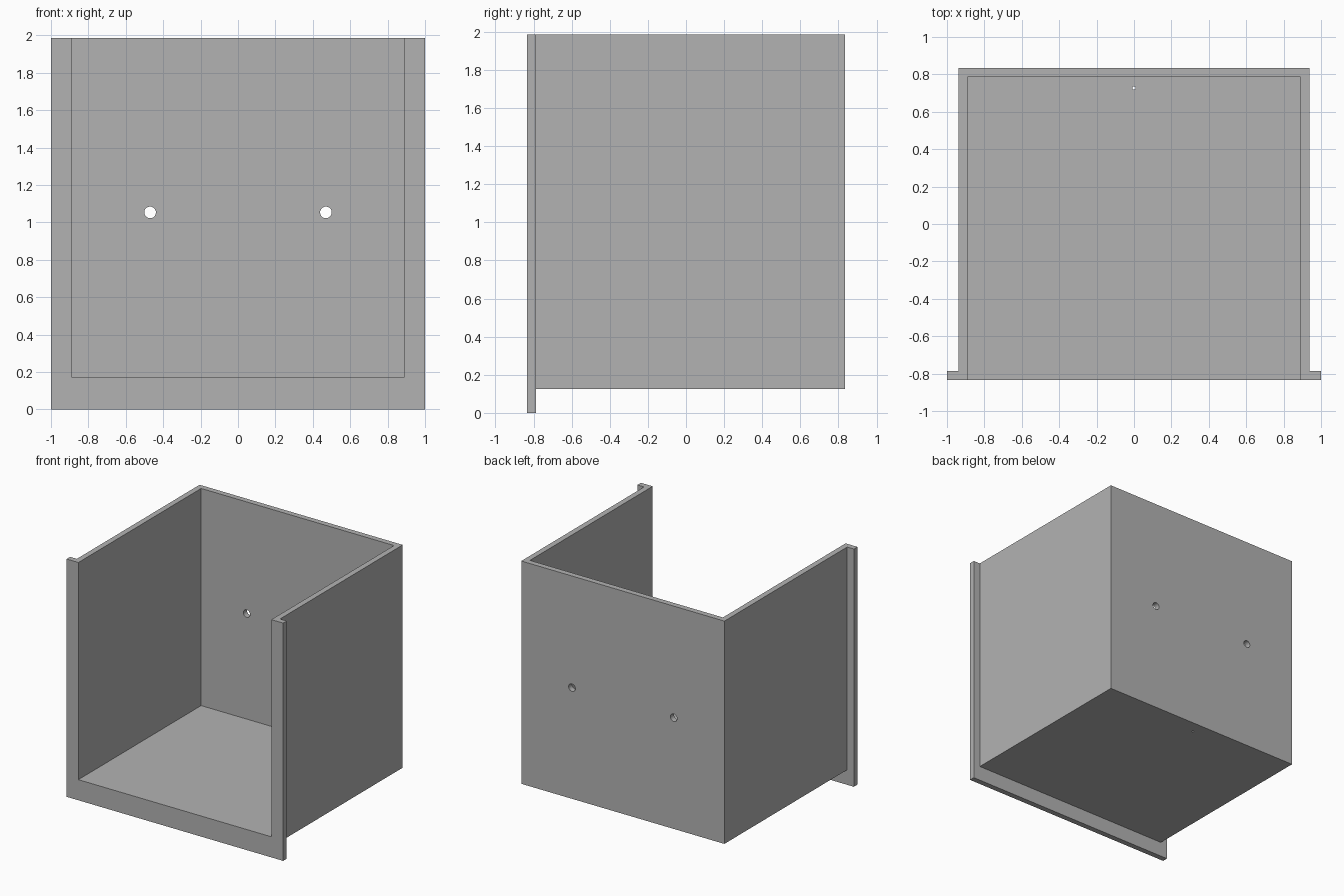
import bpy
import math

default = bpy.data.objects.get("Cube")
if default:
    bpy.data.objects.remove(default, do_unlink=True)

TOP = 1.985
WALL = 0.047
FRONT, BACK = -0.833, 0.833
HALF = 0.938          # outer half width of the box
BASE = 0.125          # underside of the box

grey = bpy.data.materials.new("plain grey")
grey.use_nodes = True
colour = (0.45, 0.45, 0.45, 1)
grey.diffuse_color = colour
grey.node_tree.nodes["Principled BSDF"].inputs["Base Color"].default_value = colour


def box(name, low, high):
    centre = [(a + b) / 2 for a, b in zip(low, high)]
    bpy.ops.mesh.primitive_cube_add(size=1, location=centre)
    ob = bpy.context.object
    ob.name = name
    ob.scale = [b - a for a, b in zip(low, high)]
    bpy.ops.object.transform_apply(location=True, rotation=True, scale=True)
    ob.data.materials.append(grey)
    return ob


def hole(name, location, radius, tilt):
    bpy.ops.mesh.primitive_cylinder_add(vertices=32, radius=radius, depth=0.2,
                                        location=location, rotation=(tilt, 0, 0))
    ob = bpy.context.object
    ob.name = name
    ob.data.materials.append(grey)
    return ob


def combine(target, tool, operation):
    tool.hide_render = True
    mod = target.modifiers.new(operation.lower(), "BOOLEAN")
    mod.operation = operation
    mod.solver = "EXACT"
    mod.object = tool
    bpy.context.view_layer.objects.active = target
    bpy.ops.object.modifier_apply(modifier=mod.name)
    bpy.data.objects.remove(tool, do_unlink=True)


# Box body with the wider front flange, which reaches down to the ground
body = box("open_box", (-HALF, FRONT + WALL / 2, BASE), (HALF, BACK, TOP))
flange = box("front_flange", (-1, FRONT, 0), (1, FRONT + WALL, TOP))
combine(body, flange, "UNION")

# Cavity, open at the top and the front
inner = HALF - WALL
cavity = box("cavity_cutter", (-inner, FRONT - 0.2, BASE + WALL),
             (inner, BACK - WALL, TOP + 0.2))
combine(body, cavity, "DIFFERENCE")

# Two mounting holes in the back wall and a tiny drain hole in the floor
for side in (-1, 1):
    cutter = hole("mounting_hole_cutter", (side * 0.47, BACK, 1.053), 0.031, math.pi / 2)
    combine(body, cutter, "DIFFERENCE")
combine(body, hole("drain_hole_cutter", (0, 0.727, BASE), 0.008, 0), "DIFFERENCE")

# Flat walls with smooth hole sides
bpy.ops.object.select_all(action="DESELECT")
body.select_set(True)
bpy.context.view_layer.objects.active = body
bpy.ops.object.shade_smooth_by_angle(angle=math.radians(30))
